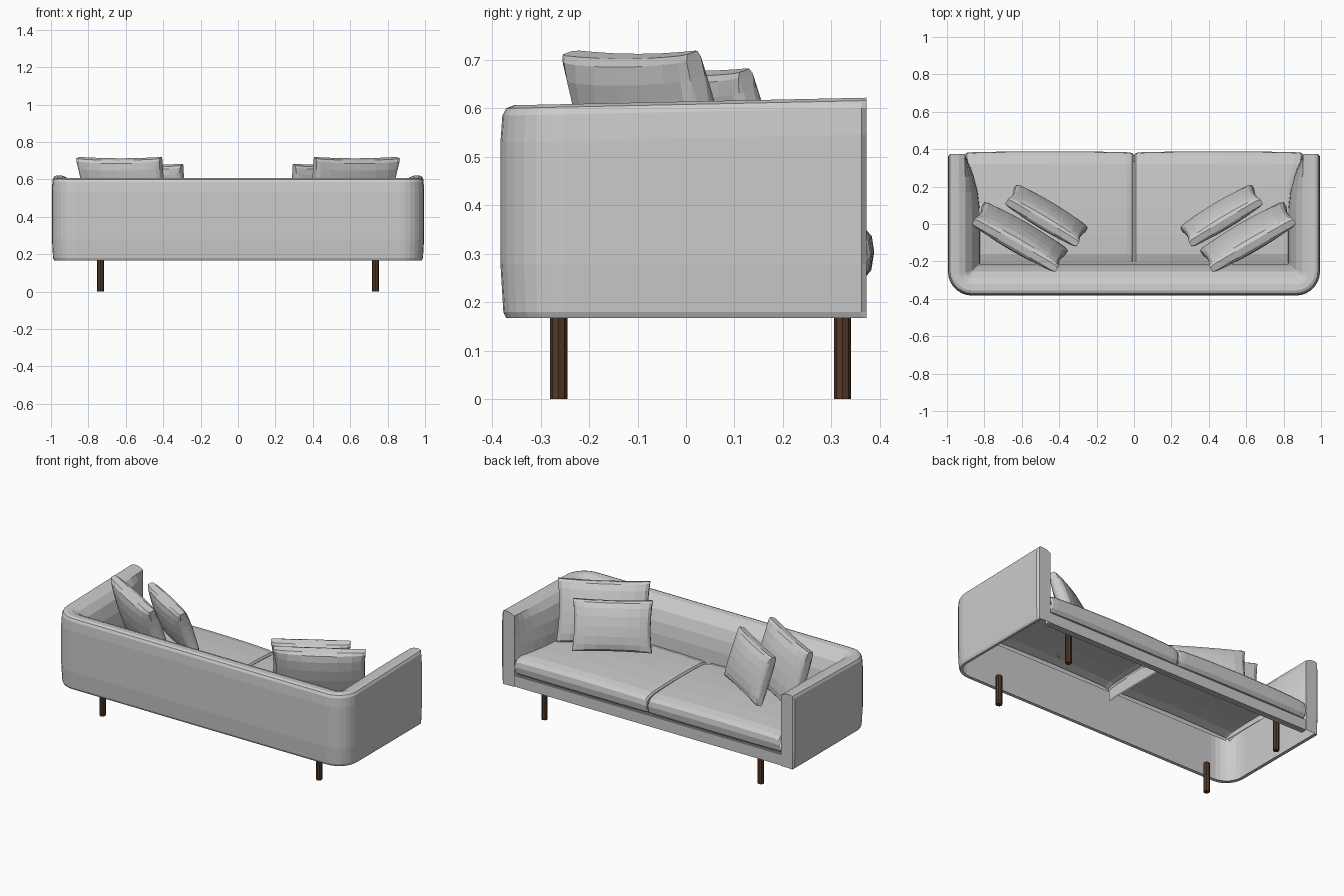
import bpy, bmesh, math
from mathutils import Matrix, Vector

if "Cube" in bpy.data.objects:
    bpy.data.objects.remove(bpy.data.objects["Cube"])


def finish(bm, name, matrix=None):
    bmesh.ops.recalc_face_normals(bm, faces=bm.faces)
    me = bpy.data.meshes.new(name)
    bm.to_mesh(me)
    bm.free()
    ob = bpy.data.objects.new(name, me)
    bpy.context.collection.objects.link(ob)
    if matrix:
        ob.matrix_world = matrix
    return ob


def skin(bm, rows):
    for a, b in zip(rows, rows[1:]):
        for i in range(len(a) - 1):
            bm.faces.new((a[i], a[i + 1], b[i + 1], b[i]))


# Upholstered shell, hollow below: padded wall profile swept round the U
OUT_X, BACK_Y, END_Y, RADIUS = 0.995, -0.383, 0.373, 0.13
PROFILE = [(0.03, 0.17), (0.012, 0.167), (0.006, 0.18), (0, 0.28), (0, 0.53),
           (0.004, 0.585), (0.012, 0.6), (0.028, 0.606), (0.06, 0.603),
           (0.095, 0.588), (0.13, 0.55), (0.155, 0.49), (0.168, 0.42),
           (0.172, 0.33)]


def half_path(d):
    pts = [(OUT_X - min(max(d, 0.012), 0.09), END_Y)]
    for y in (0.362, 0.34, 0.3, 0.25, 0.17, 0.08, -0.1):
        s = max(0, (y - 0.05) / 0.32) ** 2
        inset = d if d < 0.09 else 0.09 + (d - 0.09) * (1 - s)
        pts.append((OUT_X - inset, y))
    r = max(RADIUS - d, 0.005)
    for i in range(8):
        a = math.radians(90 * i / 7)
        pts.append((OUT_X - d - r + r * math.cos(a),
                    BACK_Y + d + r - r * math.sin(a)))
    return pts


bm = bmesh.new()
rows = []
for d, z in PROFILE:
    half = half_path(d)
    path = half + [(-x, y) for x, y in reversed(half)]
    rise = 0.016 if z > 0.5 else 0
    rows.append([bm.verts.new((x, y, z + rise * (y - BACK_Y) / 0.75))
                 for x, y in path])
skin(bm, rows)
# flat arm fronts
for i, side in ((0, 1), (-1, -1)):
    foot = bm.verts.new((side * (OUT_X - 0.09), END_Y, 0.17))
    bm.faces.new([r[i] for r in rows] + [foot])
finish(bm, "arms_and_back_shell")

# Front rail below the cushions
bm = bmesh.new()
bmesh.ops.create_cube(bm, size=1, matrix=Matrix.Translation((0, 0.35, 0.205))
                      @ Matrix.Diagonal((1.82, 0.036, 0.076, 1)))
bmesh.ops.bevel(bm, geom=bm.edges[:], offset=0.006, segments=2, affect='EDGES')
finish(bm, "seat_rail")

# Seat cushions: open padded sheets with a rolled front edge
SEAT = [(0.335, 0.243), (0.362, 0.247), (0.378, 0.265), (0.384, 0.30),
        (0.379, 0.33), (0.362, 0.348), (0.32, 0.358), (0.22, 0.364),
        (0.08, 0.367), (-0.06, 0.365), (-0.16, 0.36), (-0.205, 0.345)]
STATIONS = [(0.004, 0.09), (0.004, 0.018), (0.012, 0.007), (0.04, 0),
            (0.2, -0.006), (0.45, -0.009), (0.7, -0.006), (0.86, 0),
            (0.893, 0.006), (0.902, 0.018)]


def seat_cushion(name, side):
    bm = bmesh.new()
    rows = []
    for x, drop in STATIONS:
        row = []
        for y, z in SEAT:
            limit = 0.85 + 0.055 * min(1, max(0, (y - 0.15) / 0.2))
            k = (z - 0.243) / 0.124
            row.append(bm.verts.new((side * x * limit / 0.905,
                                     y - (min(drop, 0.02) * 0.5 if y > 0.3 else 0),
                                     z - drop * k)))
        rows.append(row)
    skin(bm, rows)
    finish(bm, name)


# Pillow: domed on both faces, thick rim, slightly pinched edges
def pillow(name, w, h, rim, dome, pinch, matrix, n=8):
    bm = bmesh.new()
    loops = []
    for side in (1, -1):
        g = []
        for i in range(n + 1):
            u = math.sin((i / n - 0.5) * math.pi)
            row = []
            for j in range(n + 1):
                v = math.sin((j / n - 0.5) * math.pi)
                x = u * w / 2 * (1 - pinch * (1 - v * v) * u * u)
                y = v * h / 2 * (1 - pinch * (1 - u * u) * v * v)
                t = rim + dome * (max(0, 1 - u * u) * max(0, 1 - v * v)) ** 0.45
                row.append(bm.verts.new((x, y, side * t)))
            g.append(row)
        skin(bm, g)
        loops.append([g[i][0] for i in range(n)] + g[n][:n]
                     + [g[i][n] for i in range(n, 0, -1)] + g[0][n:0:-1])
    a, b = loops
    rim_edges = []
    for i in range(len(a)):
        k = (i + 1) % len(a)
        bm.faces.new((a[i], a[k], b[k], b[i]))
        rim_edges += [bm.edges.get((a[i], a[k])), bm.edges.get((b[i], b[k]))]
    bmesh.ops.bevel(bm, geom=rim_edges, offset=0.006, segments=1, affect='EDGES')
    finish(bm, name, matrix)


# Pillow placement: faces the seat centre, leaning back by tilt degrees
def pillow_matrix(centre, side, turn, tilt):
    n = Vector((-side * math.sin(math.radians(turn)), math.cos(math.radians(turn)), 0))
    along = Vector((n.y, -n.x, 0))
    t = math.radians(tilt)
    up = Vector((0, 0, 1)) * math.cos(t) - n * math.sin(t)
    m = Matrix((along, up, along.cross(up))).transposed().to_4x4()
    m.translation = Vector((side * centre[0], centre[1], centre[2]))
    return m


wood = bpy.data.materials.new("dark_wood")
wood.diffuse_color = (0.085, 0.04, 0.02, 1)
wood.use_nodes = True
wood.node_tree.nodes["Principled BSDF"].inputs["Base Color"].default_value = wood.diffuse_color

for side, label in ((-1, "left"), (1, "right")):
    seat_cushion(label + "_seat_cushion", side)
    pillow(label + "_large_pillow", 0.515, 0.36, 0.018, 0.046, 0.045,
           pillow_matrix((0.61, -0.07, 0.543), side, 30, 17))
    pillow(label + "_small_pillow", 0.445, 0.295, 0.018, 0.04, 0.045,
           pillow_matrix((0.468, 0.045, 0.538), side, 31, 18))
    # Straight octagonal legs
    for y, place in ((-0.263, "front"), (0.323, "back")):
        bm = bmesh.new()
        bmesh.ops.create_cone(bm, cap_ends=True, segments=8, radius1=0.018,
                              radius2=0.018, depth=0.18,
                              matrix=Matrix.Translation((side * 0.735, y, 0.09)))
        finish(bm, f"{label}_{place}_leg").data.materials.append(wood)
